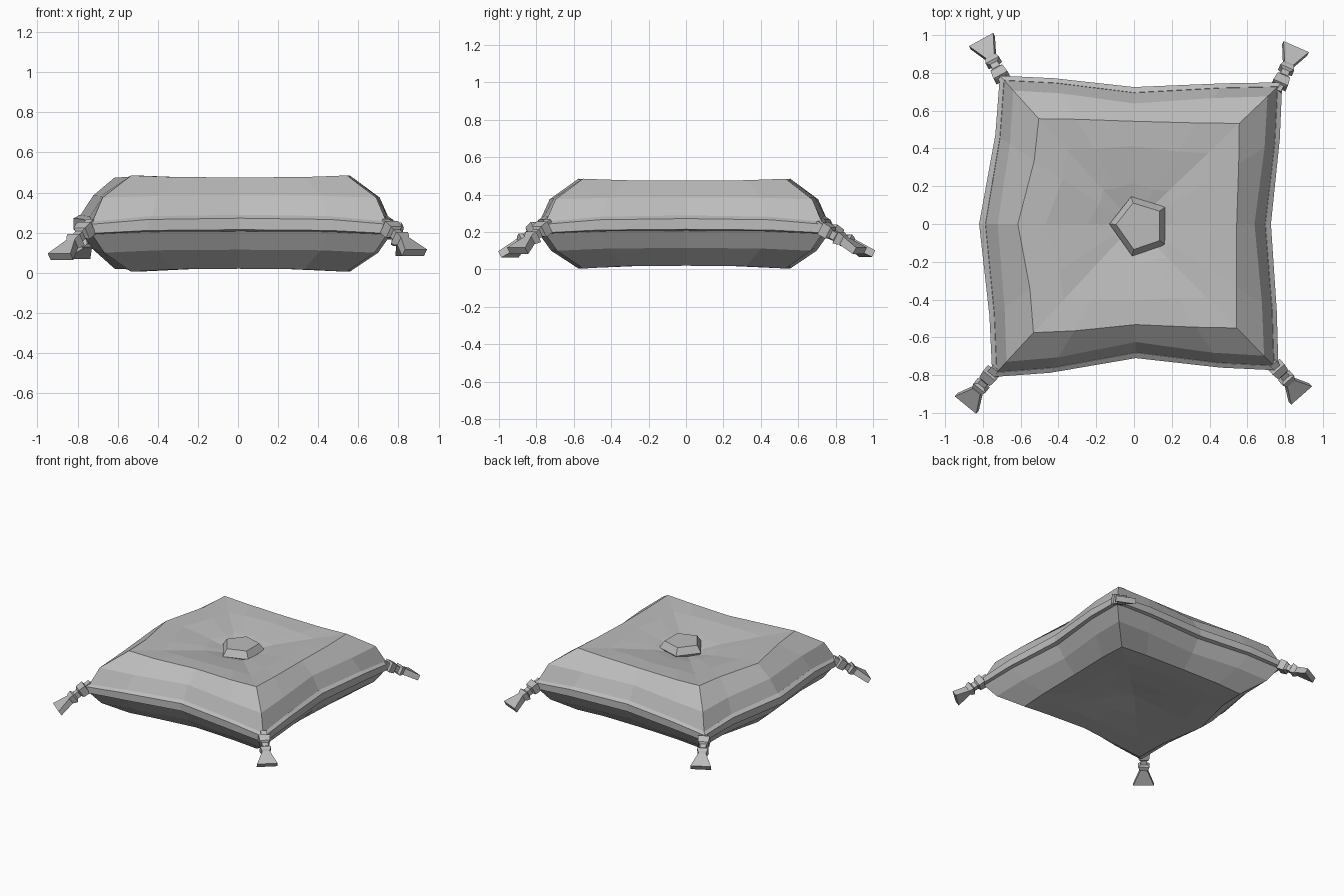
import bpy
from mathutils import Vector

old = bpy.data.objects.get("Cube")
if old:
    bpy.data.objects.remove(old, do_unlink=True)

grey = bpy.data.materials.new("cushion grey")
grey.use_nodes = True
colour = (0.5, 0.5, 0.5, 1)
grey.diffuse_color = colour
grey.node_tree.nodes["Principled BSDF"].inputs["Base Color"].default_value = colour


def loft(name, rings, caps=True):
    """Join equal-length rings of points, closing both ends."""
    n = len(rings[0])
    verts = [p for ring in rings for p in ring]
    faces = [(r * n + i, r * n + (i + 1) % n, (r + 1) * n + (i + 1) % n, (r + 1) * n + i)
             for r in range(len(rings) - 1) for i in range(n)]
    if caps:
        faces.append(tuple(reversed(range(n))))
        faces.append(tuple(range(len(verts) - n, len(verts))))
    mesh = bpy.data.meshes.new(name)
    mesh.from_pydata(verts, [], faces)
    mesh.materials.append(grey)
    mesh.validate()
    mesh.update()
    obj = bpy.data.objects.new(name, mesh)
    bpy.context.collection.objects.link(obj)
    return obj


# Uneven cushion outline, counter-clockwise from the front right-hand corner
corners = [Vector(c) for c in ((-0.75, -0.81), (0.765, -0.775), (0.785, 0.75), (-0.71, 0.785))]
middles = [Vector(m) for m in ((0.01, -0.71), (0.725, 0), (0, 0.725), (-0.82, 0))]


def outline(corner_scale, middle_scale, corner_z, middle_z):
    """One ring: corner, quarter, middle, quarter along each side."""
    ring = []
    for k in range(4):
        a, b = corners[k] * corner_scale, corners[(k + 1) % 4] * corner_scale
        m = middles[k] * middle_scale
        across = k % 2            # axis pointing out of this side
        quarter_z = corner_z * 0.2 + middle_z * 0.8
        ring.append((a.x, a.y, corner_z))
        for end, is_mid in ((a, False), (m, True), (b, False)):
            if is_mid:
                ring.append((m.x, m.y, middle_z))
                continue
            q = m.lerp(end, 0.6)
            out = 1 - across
            q[out] = m[out] + (end[out] - m[out]) * 0.78
            ring.append((q.x, q.y, quarter_z))
    return ring


# Stuffed body with a dimple above and below
levels = [
    (0.02, 0.02, 0.06, 0.06),
    (0.23, 0.30, 0.035, 0.035),
    (0.50, 0.57, 0.015, 0.02),
    (0.71, 0.75, 0.005, 0.02),
    (0.89, 0.88, 0.10, 0.115),
    (0.97, 0.96, 0.19, 0.205),
    (0.97, 0.96, 0.25, 0.285),
    (0.90, 0.88, 0.375, 0.385),
    (0.71, 0.75, 0.485, 0.475),
    (0.50, 0.57, 0.465, 0.47),
    (0.23, 0.30, 0.435, 0.435),
    (0.02, 0.02, 0.39, 0.39),
]
loft("cushion_body", [outline(*level) for level in levels])

# Piping band round the seam
band = [(0.96, 0.95, 0.19, 0.205), (1, 1, 0.195, 0.215), (1, 1, 0.24, 0.272),
        (0.97, 0.96, 0.255, 0.289), (0.96, 0.95, 0.25, 0.283)]
loft("seam_piping", [outline(*level) for level in band], caps=False)

# Five-sided button in the top dimple
pentagon = [Vector(p) for p in
            ((-0.16, 0.01), (-0.04, -0.16), (0.135, -0.10), (0.135, 0.10), (-0.045, 0.155))]
loft("centre_button", [[(0.03 + p.x * s, -0.01 + p.y * s, z) for p in pentagon]
                       for s, z in ((0.85, 0.39), (1, 0.425), (0.78, 0.475))])

# Tassel sections: distance along, half width, half thickness
sections = [(0, 0.022, 0.022), (0.13, 0.022, 0.022), (0.15, 0.042, 0.036), (0.32, 0.036, 0.034),
            (0.36, 0.022, 0.022), (0.46, 0.022, 0.022), (0.50, 0.040, 0.034),
            (0.58, 0.032, 0.030), (0.62, 0.026, 0.024), (1, 0.073, 0.020)]


def tassel(name, start, end):
    start, end = Vector(start), Vector(end)
    axis = end - start
    side = Vector((0, 0, 1)).cross(axis).normalized()
    up = axis.cross(side).normalized()
    loft(name, [[start + axis * t + side * w * i + up * h * j
                 for i, j in ((-1, -1), (1, -1), (1, 1), (-1, 1))] for t, w, h in sections])


tassel("front_right_tassel", (-0.73, -0.76, 0.25), (-0.885, -0.95, 0.08))
tassel("front_left_tassel", (0.73, -0.73, 0.25), (0.88, -0.90, 0.10))
tassel("back_left_tassel", (0.755, 0.70, 0.24), (0.855, 0.93, 0.10))
tassel("back_right_tassel", (-0.68, 0.74, 0.23), (-0.805, 0.968, 0.085))
